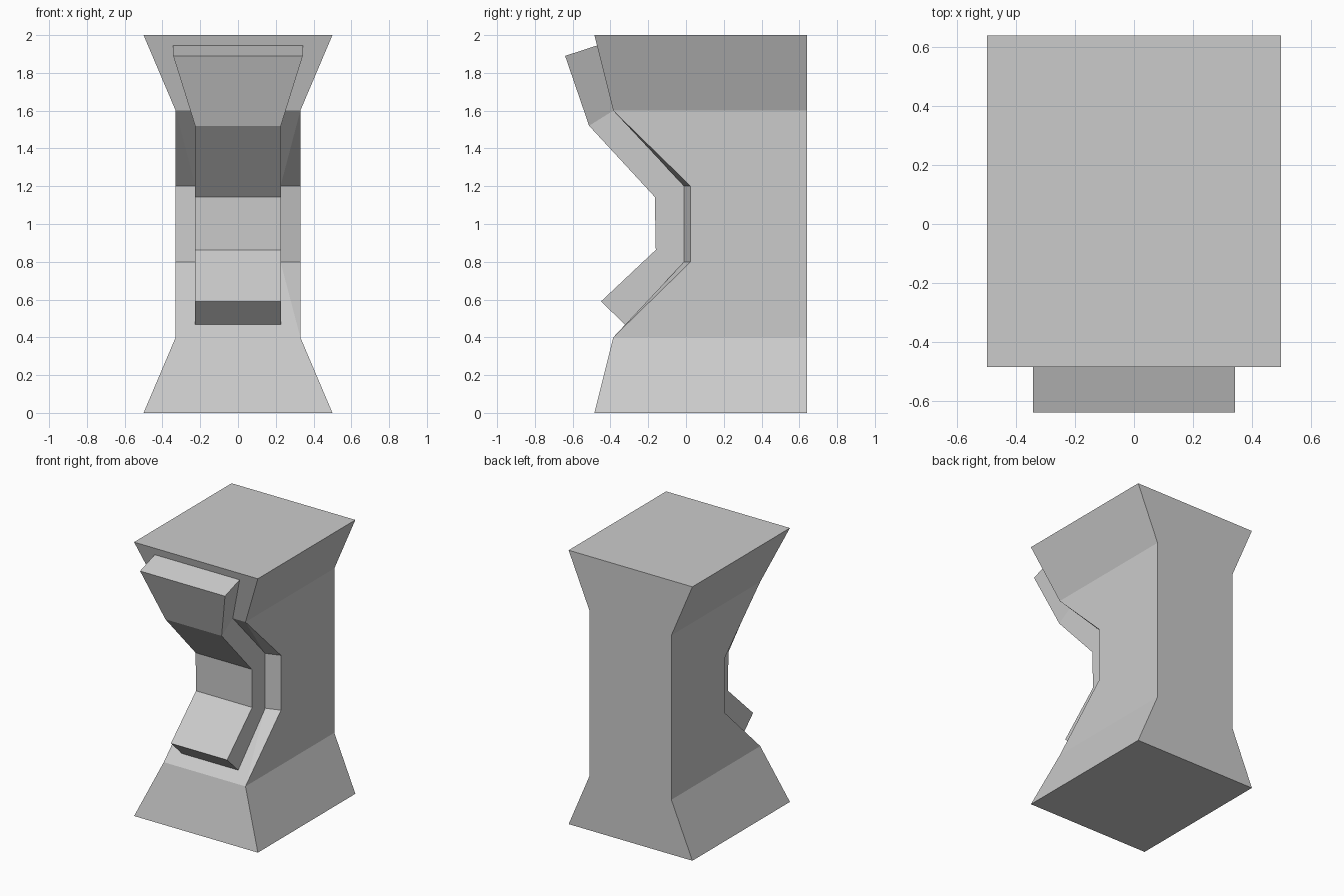
import bpy, bmesh

if "Cube" in bpy.data.objects:
    bpy.data.objects.remove(bpy.data.objects["Cube"])


def loft(name, rings):
    """Skin a stack of equal-length point rings, cap the ends, merge collapsed corners."""
    bm = bmesh.new()
    loops = [[bm.verts.new(p) for p in ring] for ring in rings]
    n = len(loops[0])
    for a, b in zip(loops, loops[1:]):
        for i in range(n):
            j = (i + 1) % n
            bm.faces.new((a[i], a[j], b[j], b[i]))
    bm.faces.new(loops[0][::-1])
    bm.faces.new(loops[-1])
    bmesh.ops.remove_doubles(bm, verts=bm.verts[:], dist=0.0005)
    bmesh.ops.recalc_face_normals(bm, faces=bm.faces[:])
    mesh = bpy.data.meshes.new(name)
    bm.to_mesh(mesh)
    bm.free()
    obj = bpy.data.objects.new(name, mesh)
    bpy.context.collection.objects.link(obj)
    return obj


# Pillar: flat back, flared ends, notched front with bevelled waist
# z, half width, corner y, inner half width, inner y
BACK = 0.64
sections = [
    (0.0, 0.50, -0.485, 0.50, -0.485),
    (0.4, 0.33, -0.385, 0.33, -0.385),
    (0.8, 0.33, 0.025, 0.225, -0.01),
    (1.2, 0.33, 0.025, 0.225, -0.01),
    (1.6, 0.33, -0.385, 0.33, -0.385),
    (2.0, 0.50, -0.485, 0.50, -0.485),
]
loft("pillar_body", [
    [(-w, BACK, z), (-w, y, z), (-i, yi, z), (i, yi, z), (w, y, z), (w, BACK, z)]
    for z, w, y, i, yi in sections])

# Raised front panel: follows the notch and widens towards the top
# outer y, outer z, inner y, inner z, half width
strip = [
    (-0.45, 0.59, -0.322, 0.467, 0.227),
    (-0.16, 0.863, -0.01, 0.80, 0.227),
    (-0.165, 1.143, -0.01, 1.20, 0.227),
    (-0.513, 1.52, -0.385, 1.60, 0.227),
    (-0.64, 1.89, -0.471, 1.945, 0.343),
]
loft("front_panel", [
    [(-w, yo, zo), (w, yo, zo), (w, yi, zi), (-w, yi, zi)]
    for yo, zo, yi, zi, w in strip])
